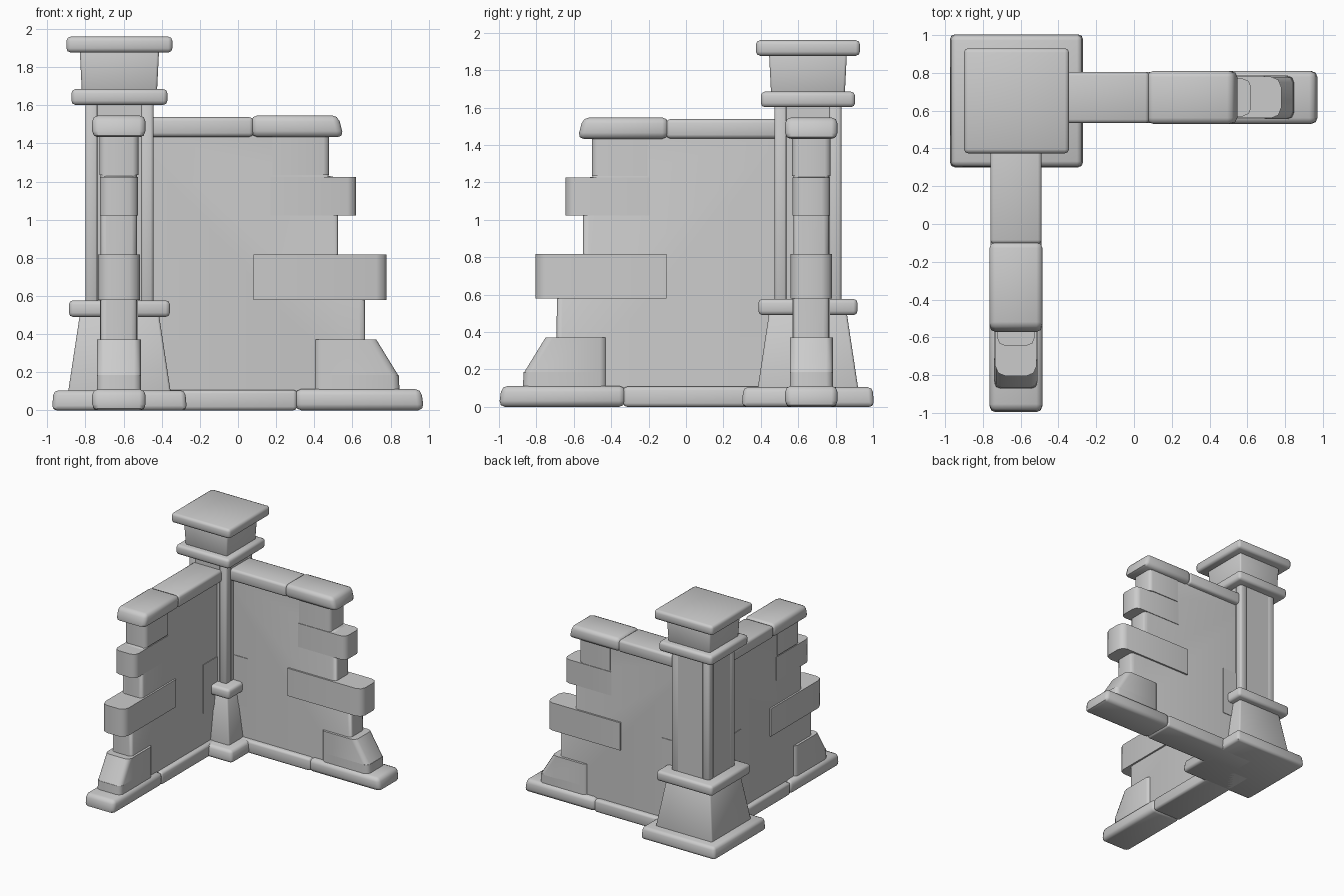
import bpy, bmesh
from math import radians, pi
from mathutils import Matrix, Vector

cube = bpy.data.objects.get("Cube")
if cube:
    bpy.data.objects.remove(cube)

stone = bpy.data.materials.new("grey_stone")
stone.use_nodes = True
GREY = (0.6, 0.6, 0.6, 1)
stone.diffuse_color = GREY
stone.node_tree.nodes["Principled BSDF"].inputs["Base Color"].default_value = GREY


def prism(name, bottom, top, bevel=0.0, segments=2, matrix=Matrix(), edge_test=None):
    """Solid between two matching outlines, with softened edges."""
    bm = bmesh.new()
    low = [bm.verts.new(p) for p in bottom]
    high = [bm.verts.new(p) for p in top]
    n = len(low)
    bm.faces.new(low)
    bm.faces.new(high)
    for i in range(n):
        j = (i + 1) % n
        bm.faces.new((low[i], low[j], high[j], high[i]))
    bmesh.ops.recalc_face_normals(bm, faces=bm.faces)
    if bevel:
        edges = [e for e in bm.edges if not edge_test or edge_test(e)]
        bmesh.ops.bevel(bm, geom=edges, offset=bevel, segments=segments,
                        profile=0.5, affect='EDGES', clamp_overlap=True)
    mesh = bpy.data.meshes.new(name)
    bm.to_mesh(mesh)
    bm.free()
    mesh.transform(matrix)
    mesh.materials.append(stone)
    obj = bpy.data.objects.new(name, mesh)
    bpy.context.collection.objects.link(obj)
    bpy.ops.object.select_all(action='DESELECT')
    obj.select_set(True)
    bpy.context.view_layer.objects.active = obj
    bpy.ops.object.shade_smooth_by_angle(angle=radians(50))
    return obj


def ring(half, z):
    return [(-half, -half, z), (half, -half, z), (half, half, z), (-half, half, z)]


# Corner pillar
PILLAR = Matrix.Translation((-0.622, 0.652, 0))
for name, z0, z1, h0, h1, bevel in [
    ("pillar_foot", 0, 0.105, 0.354, 0.345, 0.025),
    ("pillar_plinth", 0.09, 0.52, 0.27, 0.205, 0.012),
    ("pillar_lower_band", 0.49, 0.577, 0.265, 0.265, 0.022),
    ("pillar_upper_band", 1.602, 1.685, 0.252, 0.252, 0.022),
    ("pillar_neck", 1.67, 1.89, 0.197, 0.208, 0.012),
    ("pillar_cap", 1.877, 1.96, 0.278, 0.278, 0.022),
]:
    prism(name, ring(h0, z0), ring(h1, z1), bevel, matrix=PILLAR)

# Shaft with a stepped notch down each corner
OUT, IN = 0.178, 0.115
quarter = [Vector((OUT, -IN, 0)), Vector((OUT, IN, 0)), Vector((IN + 0.02, IN + 0.02, 0))]
plan = [Matrix.Rotation(k * pi / 2, 3, 'Z') @ p for k in range(4) for p in quarter]
prism("pillar_shaft", [p + Vector((0, 0, 0.55)) for p in plan],
      [p + Vector((0, 0, 1.63)) for p in plan], matrix=PILLAR)
for k, (sx, sy) in enumerate([(-1, -1), (1, -1), (1, 1), (-1, 1)]):
    place = PILLAR @ Matrix.Translation((sx * 0.145, sy * 0.145, 0))
    prism("pillar_corner_post_%d" % (k + 1), ring(0.034, 0.55), ring(0.034, 1.63),
          0.015, matrix=place)


def upright(e):
    return abs(e.verts[0].co.z - e.verts[1].co.z) > 0.01


def far_end(e):
    return upright(e) and min(v.co.x for v in e.verts) > 0.3


def slab(name, x0, x1, z0, z1, half, bevel, matrix, x1_top=None, test=None):
    xt = x1 if x1_top is None else x1_top
    def outline(x, z):
        return [(x0, -half, z), (x, -half, z), (x, half, z), (x0, half, z)]
    return prism(name, outline(x1, z0), outline(xt, z1), bevel, 2, matrix, test)


# Broken edge of the wall, from bottom to top
EDGE = [(-0.6, 0.05), (0.67, 0.05), (0.665, 0.6), (0.525, 0.62), (0.525, 1.22),
        (0.475, 1.23), (0.475, 1.48), (-0.6, 1.48)]


def wall(side, matrix):
    # Wall core with rounded broken end
    prism(side + "_wall_core", [(x, -0.095, z) for x, z in EDGE],
          [(x, 0.095, z) for x, z in EDGE], 0.03, 2, matrix,
          lambda e: min(v.co.x for v in e.verts) > 0.4
          and abs(e.verts[0].co.y - e.verts[1].co.y) < 0.01)
    # Protruding bricks
    for part, x0, x1, z0, z1, half, soft in [
        ("long_brick", 0.08, 0.78, 0.58, 0.817, 0.11, 0.055),
        ("upper_brick", 0.17, 0.62, 1.022, 1.225, 0.1, 0.045),
        ("top_brick", 0.18, 0.478, 1.235, 1.45, 0.102, 0.03),
    ]:
        slab("%s_%s" % (side, part), x0, x1, z0, z1, half, soft, matrix, test=far_end)
    slab(side + "_inner_brick", -0.6, -0.31, 0.37, 0.79, 0.1, 0, matrix)
    # Sloping stone at the broken foot
    slab(side + "_foot_stone_base", 0.4, 0.848, 0.09, 0.185, 0.115, 0.035, matrix,
         0.843, far_end)
    slab(side + "_foot_stone", 0.4, 0.843, 0.18, 0.372, 0.115, 0.035, matrix,
         0.725, far_end)
    # Base course and coping stones
    slab(side + "_base_inner", -0.6, 0.31, 0, 0.108, 0.136, 0.02, matrix)
    slab(side + "_base_outer", 0.3, 0.976, 0, 0.112, 0.14, 0.032, matrix, 0.96)
    slab(side + "_coping_inner", -0.6, 0.08, 1.435, 1.538, 0.136, 0.02, matrix)
    slab(side + "_coping_outer", 0.07, 0.555, 1.433, 1.547, 0.14, 0.032, matrix, 0.525)


wall("back", Matrix.Translation((0, 0.67, 0)))
wall("side", Matrix.Translation((-0.625, -0.025, 0)) @ Matrix.Rotation(-pi / 2, 4, 'Z'))
